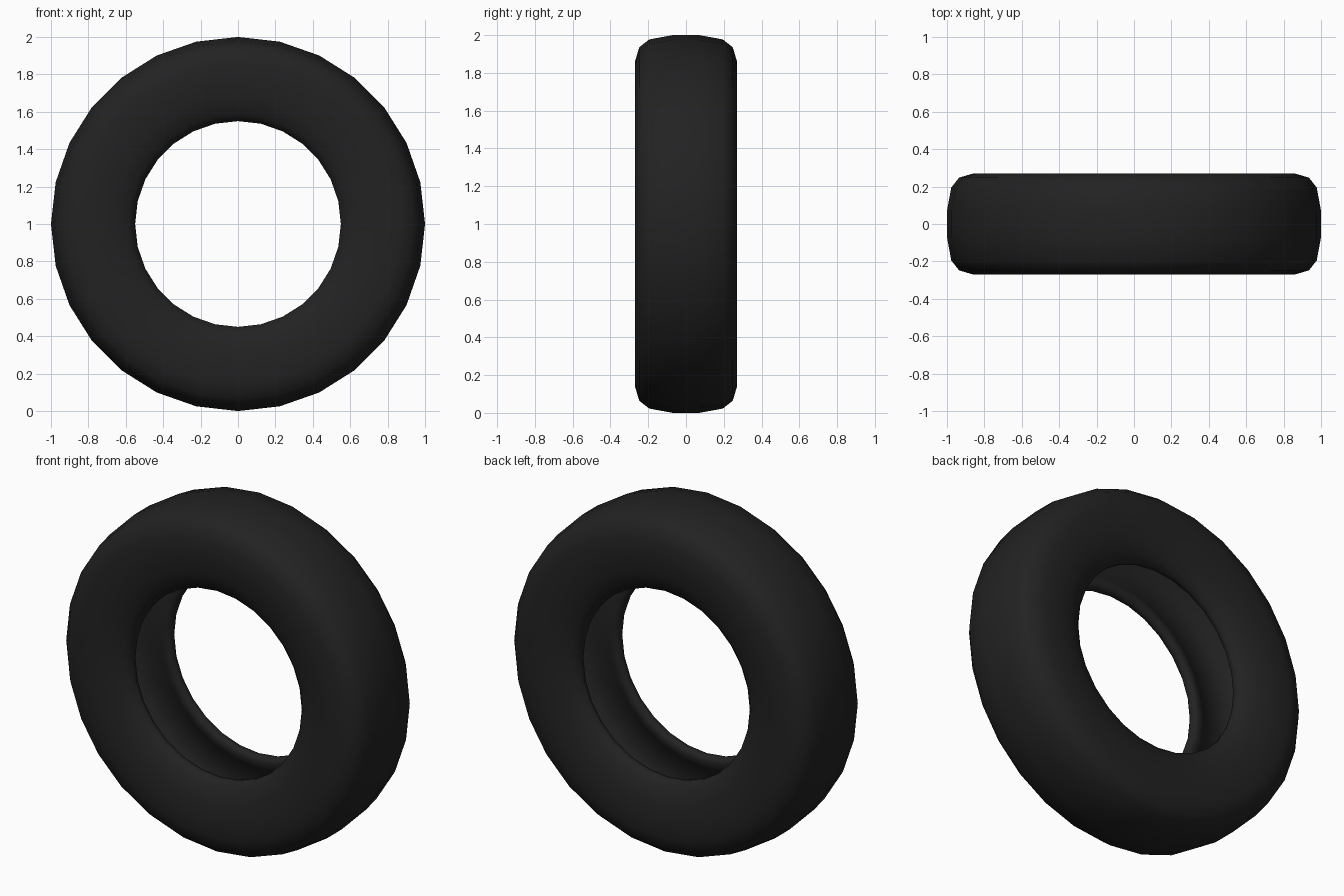
import bpy, bmesh, math

if "Cube" in bpy.data.objects:
    bpy.data.objects.remove(bpy.data.objects["Cube"])

SEGMENTS = 28

# Black rubber
rubber = bpy.data.materials.new("black rubber")
rubber.diffuse_color = (0.016, 0.016, 0.016, 1)
rubber.use_nodes = True
rubber.node_tree.nodes["Principled BSDF"].inputs["Base Color"].default_value = rubber.diffuse_color

# Half cross-section as (radius, half width): tread, sidewall, bead lip, hollow inside
half = [(1.0, 0.07), (0.977, 0.195), (0.935, 0.248), (0.86, 0.27), (0.76, 0.27),
        (0.66, 0.257), (0.585, 0.228), (0.55, 0.195), (0.55, 0.165), (0.578, 0.145),
        (0.63, 0.175), (0.71, 0.217), (0.80, 0.232), (0.89, 0.21), (0.935, 0.14),
        (0.948, 0.05)]
profile = half + [(r, -y) for r, y in reversed(half)]


def revolve(name, section, segments, centre_z, material):
    """Spin a closed section around a horizontal y axis."""
    bm = bmesh.new()
    rings = []
    for i in range(segments):
        a = 2 * math.pi * i / segments
        rings.append([bm.verts.new((r * math.cos(a), y, centre_z + r * math.sin(a)))
                      for r, y in section])
    n = len(section)
    for i in range(segments):
        a, b = rings[i], rings[(i + 1) % segments]
        for j in range(n):
            k = (j + 1) % n
            bm.faces.new((a[j], a[k], b[k], b[j])).smooth = True
    bmesh.ops.recalc_face_normals(bm, faces=bm.faces)
    mesh = bpy.data.meshes.new(name)
    bm.to_mesh(mesh)
    bm.free()
    mesh.materials.append(material)
    obj = bpy.data.objects.new(name, mesh)
    bpy.context.collection.objects.link(obj)
    return obj


# Hollow tyre standing on the ground
revolve("tyre", profile, SEGMENTS, 1.0, rubber)
